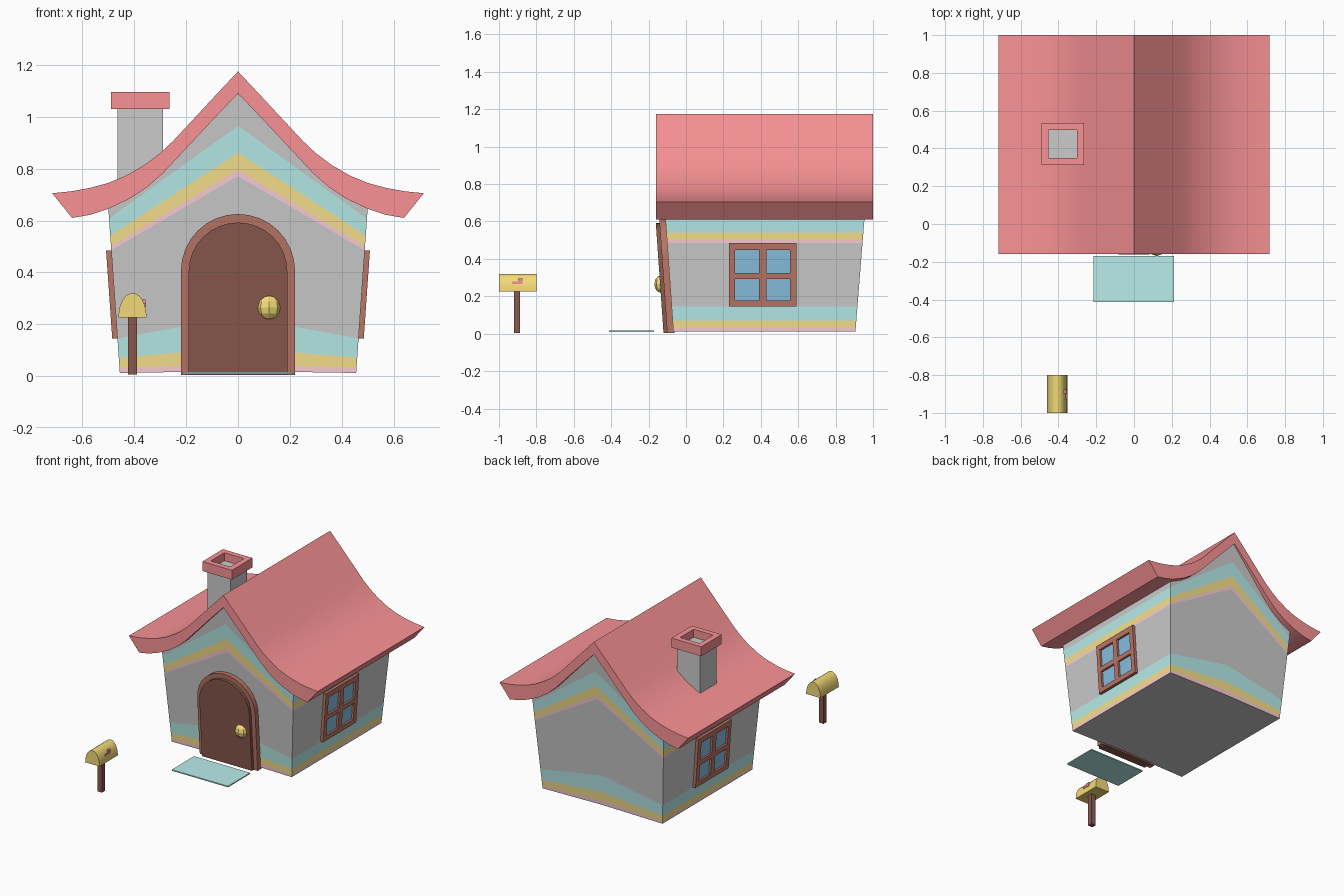
import bpy, bmesh, math

if "Cube" in bpy.data.objects:
    bpy.data.objects.remove(bpy.data.objects["Cube"])

def mat(name, *rgb):
    m = bpy.data.materials.new(name)
    m.diffuse_color = (*rgb, 1)
    m.use_nodes = True
    m.node_tree.nodes["Principled BSDF"].inputs["Base Color"].default_value = m.diffuse_color
    return m

PLASTER = mat("plaster", .8, .8, .8)
TEAL = mat("teal", .48, .85, .83)
YELLOW = mat("yellow", .95, .77, .28)
PINK = mat("pink", 1, .62, .68)
RED = mat("roof_red", .95, .29, .30)
DARK = mat("dark_wood", .25, .10, .075)
WOOD = mat("wood", .48, .18, .13)
GLASS = mat("glass", .25, .52, .75)
GOLD = mat("gold", .9, .7, .19)

def finish(bm, name, mats=(), smooth=None):
    bmesh.ops.recalc_face_normals(bm, faces=bm.faces)
    me = bpy.data.meshes.new(name)
    bm.to_mesh(me)
    bm.free()
    for m in mats:
        me.materials.append(m)
    if smooth:
        for p in me.polygons:
            p.use_smooth = True
        me.set_sharp_from_angle(angle=math.radians(smooth))
    ob = bpy.data.objects.new(name, me)
    bpy.context.collection.objects.link(ob)
    return ob

def add_prism(bm, profile, y0, y1, lean=0):
    """Extrude an (x, z) outline along y, leaning forward with height."""
    rings = [[bm.verts.new((x, y + lean * z, z)) for x, z in profile] for y in (y0, y1)]
    n = len(profile)
    for r in rings:
        bm.faces.new(r)
    for i in range(n):
        j = (i + 1) % n
        bm.faces.new((rings[0][i], rings[0][j], rings[1][j], rings[1][i]))

def prism(name, profile, y0, y1, m, lean=0, smooth=None):
    bm = bmesh.new()
    add_prism(bm, profile, y0, y1, lean)
    return finish(bm, name, [m], smooth)

def rect(x0, x1, z0, z1):
    return [(x0, z0), (x1, z0), (x1, z1), (x0, z1)]

def box(name, x0, x1, y0, y1, z0, z1, m):
    return prism(name, rect(x0, x1, z0, z1), y0, y1, m)

def arch(w, z0, zs, h, n=16):
    """Upright outline with an elliptical top, from left foot to right foot."""
    arc = [(-w * math.cos(math.pi * i / n), zs + h * math.sin(math.pi * i / n)) for i in range(n + 1)]
    return ([(-w, z0)] if zs > z0 else []) + arc + ([(w, z0)] if zs > z0 else [])

# Flared walls with coloured bands that rise to the gable centre
half = lambda z: .455 + .07 * z
front = lambda z: -.067 - .07 * z
back = lambda z: .905 + .08 * z
rows = [(z, z * 1.59) for z in (.012, .03, .07, .145, .485, .5, .542, .607)] + [(.66, 1.09)]
bands = [2, 3, 1, 0, 2, 3, 1, 0]
slots = [PLASTER, TEAL, PINK, YELLOW]
bm = bmesh.new()
rings = []
for c, m in rows:
    w = half(c)
    rings.append([bm.verts.new(p) for p in (
        (-w, front(c), c), (0, front(m), m), (w, front(c), c),
        (w, back(c), c), (0, back(m), m), (-w, back(c), c))])
for a, b, s in zip(rings, rings[1:], bands):
    for i in range(6):
        j = (i + 1) % 6
        bm.faces.new((a[i], a[j], b[j], b[i])).material_index = s
for r in (rings[0], rings[-1]):
    bm.faces.new((r[0], r[1], r[4], r[5]))
    bm.faces.new((r[1], r[2], r[3], r[4]))
finish(bm, "walls", slots)

# Swept roof: curved upper and lower outlines, mirrored in x
top = [(.08, 1.09), (.17, .993), (.25, .907), (.30, .86), (.36, .815), (.43, .774),
       (.50, .745), (.57, .726), (.64, .713), (.717, .705)]
low = [(.64, .61), (.57, .622), (.50, .645), (.42, .683), (.35, .729), (.29, .782),
       (.20, .878), (.10, .985)]
side = top + low
roof = [(0, 1.175)] + side + [(0, 1.09)] + [(-x, z) for x, z in reversed(side)]
prism("roof", roof, -.16, 1.0, RED, smooth=30)

# Chimney with a hollow square cap
box("chimney", -.465, -.29, .335, .51, .72, 1.04, PLASTER)
bm = bmesh.new()
add_prism(bm, rect(-.49, -.452, 1.03, 1.095), .313, .535)
add_prism(bm, rect(-.303, -.265, 1.03, 1.095), .313, .535)
add_prism(bm, rect(-.452, -.303, 1.03, 1.095), .313, .350)
add_prism(bm, rect(-.452, -.303, 1.03, 1.095), .498, .535)
finish(bm, "chimney_cap", [RED])

# Arched door and surround, leaning with the front wall
outer = arch(.22, .004, .405, .22)
inner = arch(.19, .004, .405, .187)
prism("door_frame", outer + inner[::-1], -.10, -.06, WOOD, -.07, 30)
prism("door", inner, -.12, -.06, DARK, -.07, 30)

# Faceted door knob
bm = bmesh.new()
bmesh.ops.create_uvsphere(bm, u_segments=8, v_segments=6, radius=.047)
knob = finish(bm, "door_knob", [GOLD])
knob.location = (.12, -.132, .265)
knob.scale.y = .8

# Side windows following the wall slope
for s, label in ((1, "right"), (-1, "left")):
    def panel(bm, y0, y1, z0, z1, d):
        prof = [(s * (half(z) + o), z) for z, o in ((z0, -.01), (z0, d), (z1, d), (z1, -.01))]
        add_prism(bm, prof, y0, y1)
    bm = bmesh.new()
    for y0, y1 in ((.23, .262), (.39, .43), (.555, .59)):
        panel(bm, y0, y1, .145, .485, .02)
    for z0, z1 in ((.145, .178), (.292, .325), (.447, .485)):
        for y0, y1 in ((.262, .39), (.43, .555)):
            panel(bm, y0, y1, z0, z1, .02)
    finish(bm, label + "_window_frame", [WOOD])
    bm = bmesh.new()
    panel(bm, .25, .57, .16, .47, .006)
    finish(bm, label + "_window_glass", [GLASS])

# Doormat
box("doormat", -.215, .212, -.412, -.17, .008, .016, TEAL)

# Mailbox: post, rounded box and small flag
box("mailbox_post", -.425, -.39, -.92, -.887, .005, .235, DARK)
prism("mailbox", [(x - .407, z) for x, z in arch(.054, .225, .23, .09, 12)], -1, -.8, GOLD, smooth=35)
bm = bmesh.new()
add_prism(bm, rect(-.375, -.355, .266, .279), -.93, -.875)
add_prism(bm, rect(-.375, -.357, .279, .295), -.898, -.875)
finish(bm, "mailbox_flag", [RED])
